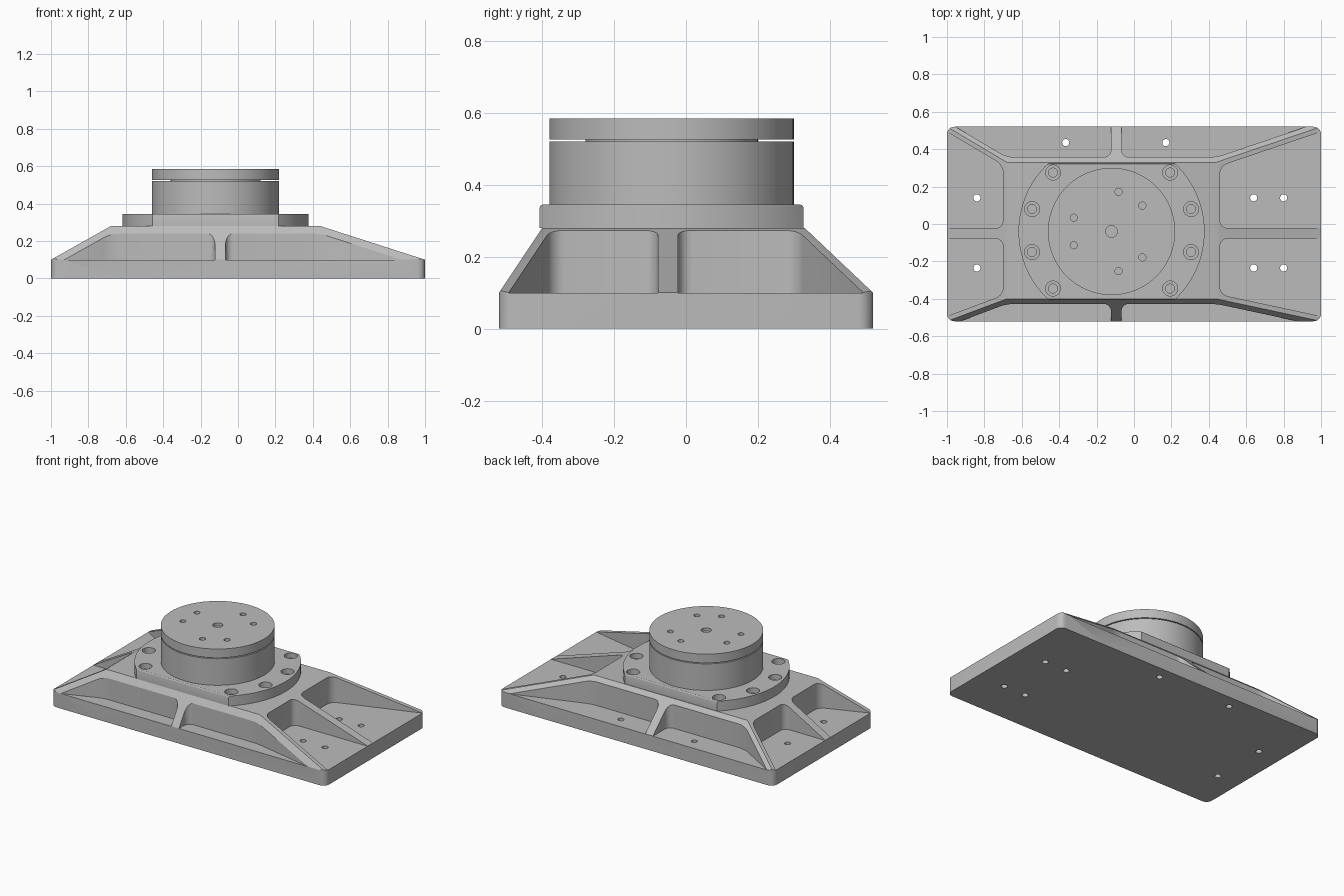
import bpy, bmesh
from math import pi, sin, cos, radians, asin
from mathutils import Vector

old = bpy.data.objects.get("Cube")
if old:
    bpy.data.objects.remove(old, do_unlink=True)

GREY = (0.5, 0.5, 0.5, 1)
mat = bpy.data.materials.new("machined grey")
mat.diffuse_color = GREY
mat.use_nodes = True
mat.node_tree.nodes["Principled BSDF"].inputs["Base Color"].default_value = GREY

CX, CY = -0.12, -0.04          # turntable axis
HALF_Y = 0.52                  # base half depth
PLATE, DECK, FLANGE = 0.1, 0.28, 0.345
TOP_X = {-1: -0.68, 1: 0.44}   # deck rectangle
TOP_Y = {-1: -0.40, 1: 0.33}


def add_prism(bm, pts, z0, z1, rounded=(), radius=0.04):
    """Extrude a plan outline; fillet the upright edges listed in rounded."""
    low = [bm.verts.new((x, y, z0)) for x, y in pts]
    high = [bm.verts.new((x, y, z1)) for x, y in pts]
    n = len(pts)
    faces = [bm.faces.new(low), bm.faces.new(high)]
    for i in range(n):
        j = (i + 1) % n
        faces.append(bm.faces.new((low[i], low[j], high[j], high[i])))
    bmesh.ops.recalc_face_normals(bm, faces=faces)
    uprights = [bm.edges.get((low[i], high[i])) for i in rounded]
    if uprights:
        bmesh.ops.bevel(bm, geom=uprights, offset=radius, segments=6,
                        profile=0.5, affect='EDGES')


def circle(x, y, r, n=64):
    return [(x + r * cos(2 * pi * i / n), y + r * sin(2 * pi * i / n)) for i in range(n)]


def make(name, bm):
    mesh = bpy.data.meshes.new(name)
    bm.to_mesh(mesh)
    bm.free()
    ob = bpy.data.objects.new(name, mesh)
    mesh.materials.append(mat)
    bpy.context.collection.objects.link(ob)
    return ob


def prisms(name, items):
    bm = bmesh.new()
    for item in items:
        add_prism(bm, *item)
    return make(name, bm)


def boolean(ob, cutter, operation='DIFFERENCE'):
    mod = ob.modifiers.new("cut", 'BOOLEAN')
    mod.operation, mod.solver, mod.object = operation, 'EXACT', cutter
    bpy.context.view_layer.objects.active = ob
    bpy.ops.object.modifier_apply(modifier=mod.name)
    bpy.data.objects.remove(cutter, do_unlink=True)


def smooth(ob):
    bpy.ops.object.select_all(action='DESELECT')
    ob.select_set(True)
    bpy.context.view_layer.objects.active = ob
    bpy.ops.object.shade_smooth_by_angle(angle=radians(25))


# Base: plate topped by an off-centre frustum, corners rounded in plan
bm = bmesh.new()
for sx in (-1, 1):
    for sy in (-1, 1):
        for p in ((sx, sy * HALF_Y, 0), (sx, sy * HALF_Y, PLATE), (TOP_X[sx], TOP_Y[sy], DECK)):
            bm.verts.new(p)
bmesh.ops.convex_hull(bm, input=bm.verts[:])
bmesh.ops.dissolve_limit(bm, angle_limit=0.01, verts=bm.verts[:], edges=bm.edges[:])
base = make("base", bm)
outline = [(-1, -HALF_Y), (1, -HALF_Y), (1, HALF_Y), (-1, HALF_Y)]
boolean(base, prisms("corner_rounding", [(outline, -0.1, 0.5, range(4))]), 'INTERSECT')

# Pockets: two on each side, leaving a middle rib and diagonal corner ribs
WEB = 0.027
pockets = []
for sx in (-1, 1):
    for sy in (-1, 1):
        top = Vector((TOP_X[sx], TOP_Y[sy]))
        ridge = Vector((sx, sy * HALF_Y)) - top
        far = top + ridge * 1.5
        rib_x = -0.095 + sx * 0.028
        rib_y = -0.05 + sy * 0.028
        shift = sy * WEB
        # front or back pocket
        pockets.append(([(rib_x, top.y + shift), (top.x, top.y + shift),
                         (far.x, far.y + shift), (rib_x, far.y + shift)],
                        PLATE - 0.001, 0.5, (0, 1)))
        # left or right pocket
        wall = top.x + sx * 0.02
        near_y = top.y + ridge.y / ridge.x * sx * 0.02 - shift
        pockets.append(([(wall, rib_y), (wall, near_y),
                         (far.x, far.y - shift), (far.x, rib_y)],
                        PLATE - 0.001, 0.5, (0, 1)))
for pocket in pockets:
    boolean(base, prisms("pocket", [pocket]))

# Mounting holes through the plate
spots = [(x, y) for x in (-0.84, 0.64, 0.8) for y in (-0.235, 0.14)]
spots += [(-0.365, 0.435), (0.17, 0.435)]
boolean(base, prisms("mount_holes", [(circle(x, y, 0.019, 24), -0.1, 0.2) for x, y in spots]))
smooth(base)

# Flange: disc with flat front and back
R, FLAT = 0.4975, 0.367
a = asin(FLAT / R)
arc = [a * (2 * i / 24 - 1) for i in range(25)]
plan = [(CX + R * cos(t + k), CY + R * sin(t + k)) for k in (0, pi) for t in arc]
bm = bmesh.new()
add_prism(bm, plan, DECK, FLANGE)
edges = [e for e in bm.edges if all(v.co.z > FLANGE - 0.001 for v in e.verts)
         and abs(e.verts[0].co.y - e.verts[1].co.y) < 0.001 and e.calc_length() > 0.2]
bmesh.ops.bevel(bm, geom=edges, offset=0.01, segments=3, profile=0.5, affect='EDGES')
flange = make("flange", bm)

# Counterbored bolt holes with the narrower bore continuing below
bolts = [(CX + sx * dx, CY + sy * dy + 0.005) for dx, dy in ((0.313, 0.31), (0.425, 0.115))
         for sx in (-1, 1) for sy in (-1, 1)]
for r, depth in ((0.04, 0.035), (0.024, 0.055)):
    boolean(flange, prisms("bores", [(circle(x, y, r, 32), FLANGE - depth, 0.5) for x, y in bolts]))
smooth(flange)

# Turntable: housing, hidden core and rotating cap
HOUSING, CAP, TOP = 0.52, 0.526, 0.584
smooth(prisms("housing", [(circle(CX, CY, 0.34, 96), FLANGE, HOUSING)]))
smooth(prisms("core", [(circle(CX, CY, 0.24, 64), HOUSING - 0.01, CAP + 0.002)]))
cap = prisms("rotating_cap", [(circle(CX, CY, 0.34, 96), CAP, TOP)])
holes = [(circle(CX, CY, 0.031, 32), TOP - 0.02, 0.7)]
for deg in (40, 80, 160, 200, 280, 320):
    t = radians(deg)
    holes.append((circle(CX + 0.215 * cos(t), CY + 0.215 * sin(t), 0.019, 24), TOP - 0.04, 0.7))
boolean(cap, prisms("cap_holes", holes))
smooth(cap)
